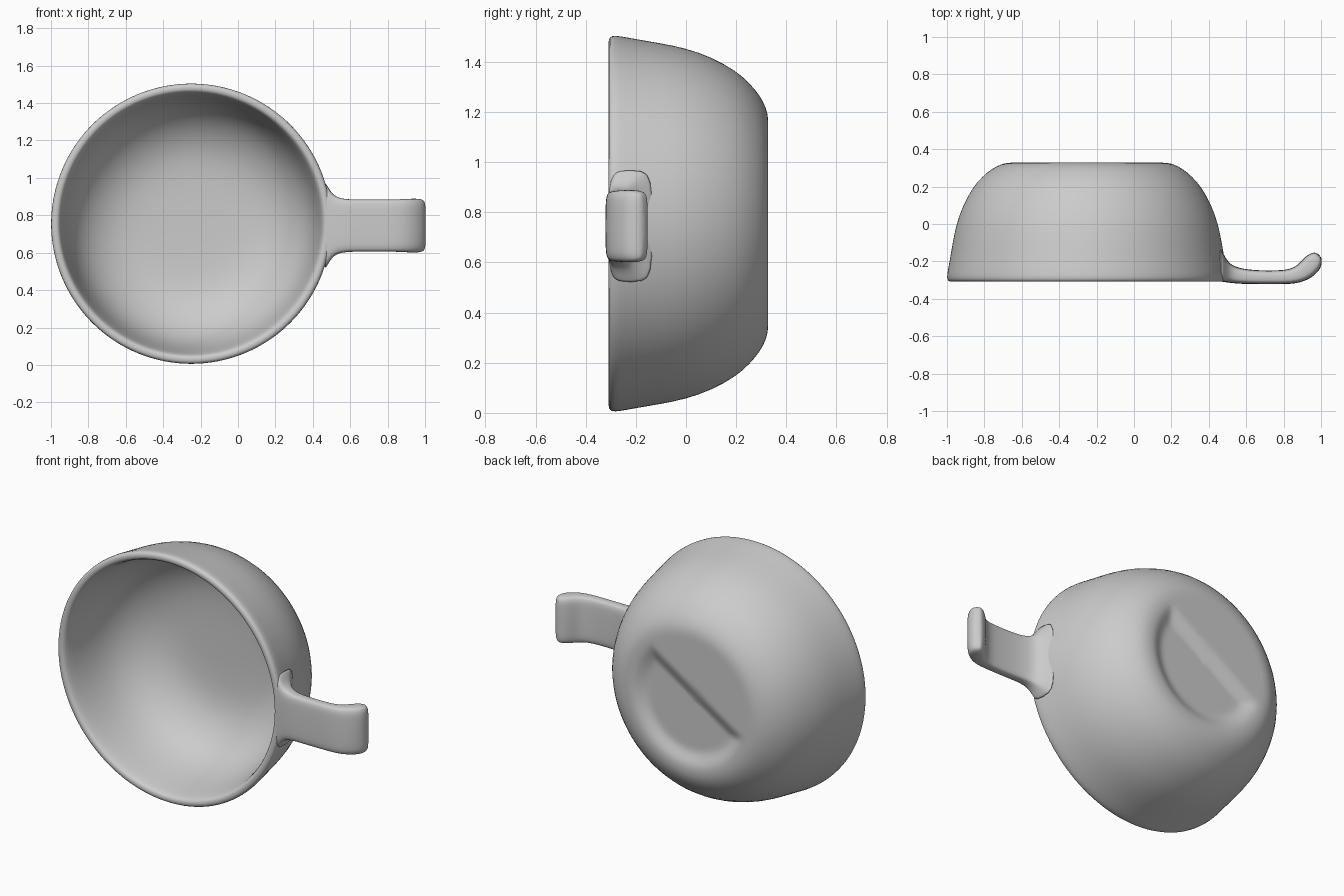
import bpy, bmesh
from math import sin, cos, pi, radians, hypot, copysign

cube = bpy.data.objects.get("Cube")
if cube:
    bpy.data.objects.remove(cube)

grey = bpy.data.materials.new("plain grey")
grey.use_nodes = True
grey.diffuse_color = (0.6, 0.6, 0.6, 1)
grey.node_tree.nodes["Principled BSDF"].inputs["Base Color"].default_value = (0.6, 0.6, 0.6, 1)

CX, CZ = -0.25, 0.755      # bowl axis


def loft(name, rings, levels):
    """Skin closed rings of equal length, cap both ends and smooth."""
    bm = bmesh.new()
    loops = [[bm.verts.new(p) for p in ring] for ring in rings]
    n = len(loops[0])
    for a, b in zip(loops, loops[1:]):
        for i in range(n):
            j = (i + 1) % n
            bm.faces.new((a[i], a[j], b[j], b[i]))
    bm.faces.new(loops[0])
    bm.faces.new(loops[-1])
    bmesh.ops.recalc_face_normals(bm, faces=bm.faces)
    for f in bm.faces:
        f.smooth = True
    mesh = bpy.data.meshes.new(name)
    bm.to_mesh(mesh)
    bm.free()
    mesh.materials.append(grey)
    obj = bpy.data.objects.new(name, mesh)
    bpy.context.collection.objects.link(obj)
    mod = obj.modifiers.new("smooth", "SUBSURF")
    mod.levels = mod.render_levels = levels
    return obj


def base_dent(dx, dz):
    """Depth of the D-shaped hollow under the base."""
    t = radians(33)
    across = dx * sin(t) - dz * cos(t)
    edge = max(hypot(dx, dz) - 0.34, -0.06 - across)
    s = min(max(0.5 - edge / 0.1, 0), 1)
    return 0.035 * s * s * (3 - 2 * s)


# Bowl: one wall profile of (radius, y), from outer base over the rim to inner floor
base = [(0.01 + 0.025 * i, 0.328) for i in range(16)]
outer = [(0.42, 0.328), (0.46, 0.321), (0.51, 0.296), (0.56, 0.254), (0.61, 0.2),
         (0.665, 0.1), (0.7, 0), (0.72, -0.1), (0.736, -0.2), (0.75, -0.27)]
rim = [(0.75, -0.297), (0.738, -0.309), (0.715, -0.309), (0.702, -0.297)]
inner = [(0.69, -0.25), (0.667, -0.1), (0.63, 0.03), (0.56, 0.13), (0.46, 0.2),
         (0.36, 0.235), (0.25, 0.247), (0.12, 0.25), (0.01, 0.25)]
SEG = 96
rings = []
for k, (r, y) in enumerate(base + outer + rim + inner):
    ring = []
    for i in range(SEG):
        dx, dz = r * cos(2 * pi * i / SEG), r * sin(2 * pi * i / SEG)
        dent = base_dent(dx, dz) if k < len(base) + 2 else 0
        ring.append((CX + dx, y - dent, CZ + dz))
    rings.append(ring)
loft("bowl", rings, 1)

# Handle: sections of (front x, front y, back x, back y, half height)
sections = [
    (0.455, -0.305, 0.455, -0.11, 0.24), (0.475, -0.308, 0.475, -0.155, 0.215),
    (0.5, -0.312, 0.5, -0.2, 0.172), (0.53, -0.316, 0.53, -0.225, 0.148),
    (0.58, -0.32, 0.58, -0.24, 0.138), (0.66, -0.321, 0.66, -0.249, 0.137),
    (0.76, -0.321, 0.76, -0.249, 0.137), (0.84, -0.321, 0.82, -0.245, 0.137),
    (0.91, -0.308, 0.868, -0.228, 0.14), (0.965, -0.275, 0.898, -0.195, 0.142),
    (1.0, -0.235, 0.925, -0.168, 0.142), (1.006, -0.195, 0.955, -0.153, 0.135),
    (0.997, -0.17, 0.975, -0.153, 0.115),
]
N = 20
rings = []
for x0, y0, x1, y1, h in sections:
    ring = []
    for i in range(N):
        c, s = cos(2 * pi * i / N), sin(2 * pi * i / N)
        u = 0.5 + 0.51 * copysign(abs(c) ** 0.5, c)
        v = 1.02 * copysign(abs(s) ** 0.4, s)
        ring.append((x0 + (x1 - x0) * u, y0 + (y1 - y0) * u, 0.745 + h * v))
    rings.append(ring)
loft("handle", rings, 2)
